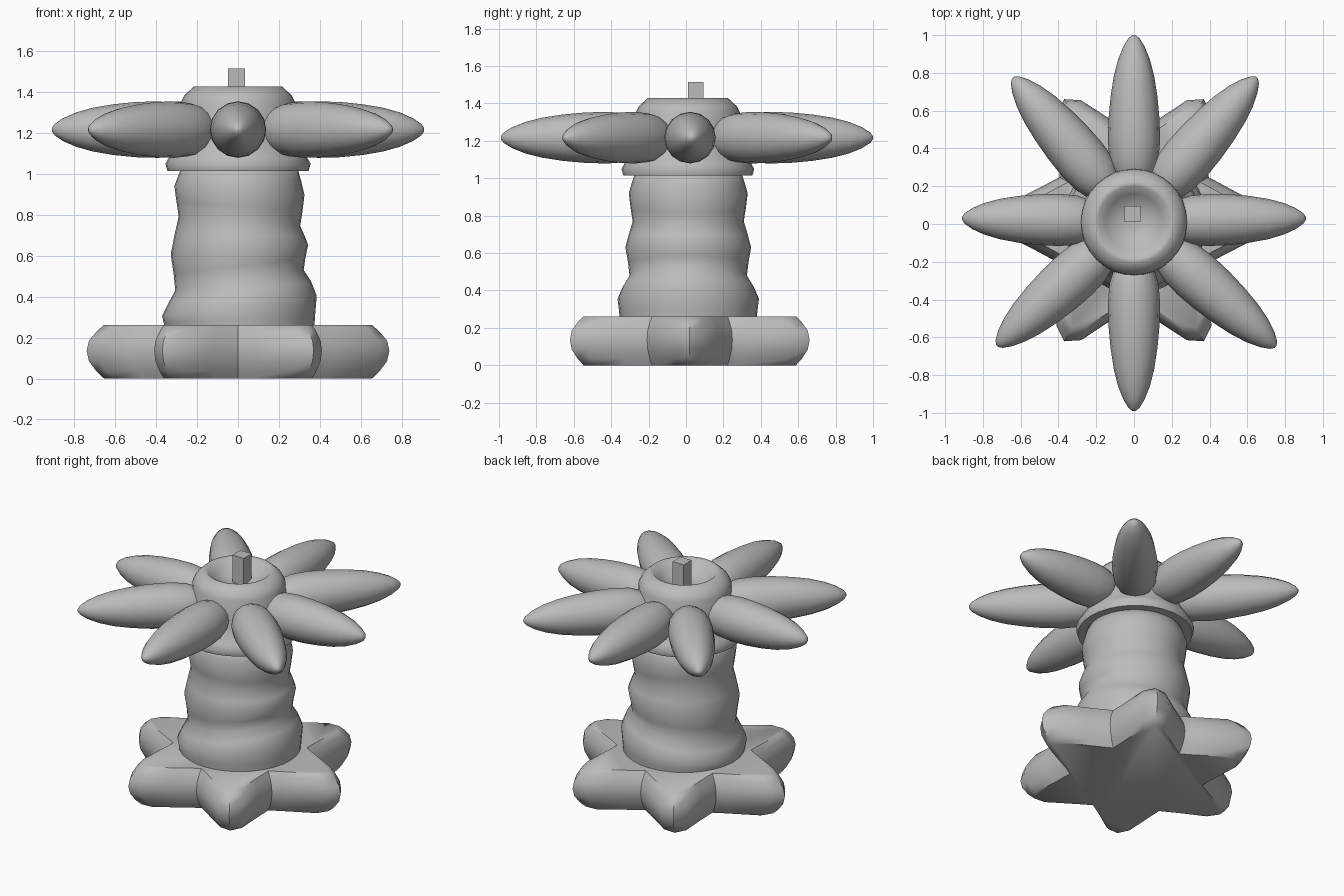
import bpy, bmesh
from math import sin, cos, pi, radians, atan2, hypot
from mathutils import Matrix, Vector

if "Cube" in bpy.data.objects:
    bpy.data.objects.remove(bpy.data.objects["Cube"])

gray = bpy.data.materials.new("plain gray")
gray.diffuse_color = (0.5, 0.5, 0.5, 1)
gray.use_nodes = True
gray.node_tree.nodes["Principled BSDF"].inputs["Base Color"].default_value = gray.diffuse_color


def loft(name, rings, angle=50, matrix=None):
    """Skin a stack of equal-length point rings and cap both ends."""
    bm = bmesh.new()
    loops = [[bm.verts.new(p) for p in ring] for ring in rings]
    n = len(loops[0])
    for a, b in zip(loops, loops[1:]):
        for i in range(n):
            j = (i + 1) % n
            bm.faces.new((a[i], a[j], b[j], b[i]))
    bm.faces.new(loops[0][::-1])
    bm.faces.new(loops[-1])
    if matrix:
        bm.transform(matrix)
    bmesh.ops.recalc_face_normals(bm, faces=bm.faces)
    me = bpy.data.meshes.new(name)
    bm.to_mesh(me)
    bm.free()
    me.materials.append(gray)
    ob = bpy.data.objects.new(name, me)
    bpy.context.collection.objects.link(ob)
    bpy.ops.object.select_all(action='DESELECT')
    ob.select_set(True)
    bpy.context.view_layer.objects.active = ob
    bpy.ops.object.shade_smooth_by_angle(angle=radians(angle))
    return ob


def circle(r, z, n, cx=0, cy=0, tilt=0):
    """Ring of points; tilt raises the +x side by the given slope."""
    return [(cx + r * cos(2 * pi * i / n), cy + r * sin(2 * pi * i / n),
             z + tilt * r * cos(2 * pi * i / n)) for i in range(n)]


# Six-pointed star foot with rounded rim
outline = []
for k in range(6):
    rot = Matrix.Rotation(k * pi / 3, 3, 'Z')
    for p in ((0.69, -0.075), (0.74, 0), (0.69, 0.075), (0.53, 0.155), (0.395, 0.228), (0.397, 0.306)):
        outline.append(rot @ Vector((*p, 0)))
layers = [(0.0, 0.885), (0.035, 0.935), (0.085, 0.985), (0.135, 1.0),
          (0.185, 0.985), (0.23, 0.935), (0.262, 0.885)]
loft("star_foot", [[(p.x * s, p.y * s + 0.02, z) for p in outline] for z, s in layers])

# Wavy trunk: height, radius, sideways tilt
trunk = [(0.24, 0.365, 0), (0.29, 0.370, 0.05), (0.355, 0.378, 0.13), (0.42, 0.350, 0.16),
         (0.48, 0.314, 0.16), (0.55, 0.322, 0.11), (0.63, 0.336, 0.07), (0.70, 0.318, 0),
         (0.77, 0.297, -0.08), (0.84, 0.308, -0.08), (0.92, 0.318, -0.07),
         (0.975, 0.302, -0.03), (1.03, 0.283, 0)]
loft("trunk", [circle(r, z, 32, 0.007, 0.012, t) for z, r, t in trunk], 80)

# Hub with a lower collar and a dished top
hub = [(0.345, 1.015), (0.355, 1.05), (0.335, 1.085), (0.30, 1.14), (0.285, 1.22),
       (0.28, 1.35), (0.262, 1.385), (0.215, 1.428), (0.19, 1.425), (0.15, 1.385),
       (0.10, 1.35), (0.04, 1.335)]
loft("hub", [circle(r, z, 32, 0, 0.01) for r, z in hub])

# Eight spindle petals around the hub
tips = [(0.91, 0.03), (0.65, 0.775), (0, 1.0), (-0.64, 0.775),
        (-0.91, 0.03), (-0.725, -0.645), (0, -0.99), (0.75, -0.65)]
spindle = [(0.18, 0.06), (0.25, 0.105), (0.33, 0.13), (0.43, 0.138), (0.55, 0.135),
           (0.67, 0.124), (0.78, 0.107), (0.87, 0.084), (0.94, 0.056), (0.985, 0.028), (1.0, 0.008)]
for k, (x, y) in enumerate(tips):
    dy = y - 0.015
    length = hypot(x, dy)
    place = (Matrix.Translation((0, 0.015, 1.217)) @ Matrix.Rotation(atan2(dy, x), 4, 'Z')
             @ Matrix.Rotation(pi / 2, 4, 'Y'))
    loft(f"petal_{k + 1}", [circle(r, d * length, 16) for d, r in spindle], 80, place)

# Small square post in the dish
h = 0.042
square = [(-h, -h), (h, -h), (h, h), (-h, h)]
loft("post", [[(x - 0.007, y + 0.052, z) for x, y in square] for z in (1.3, 1.515)], 30)
